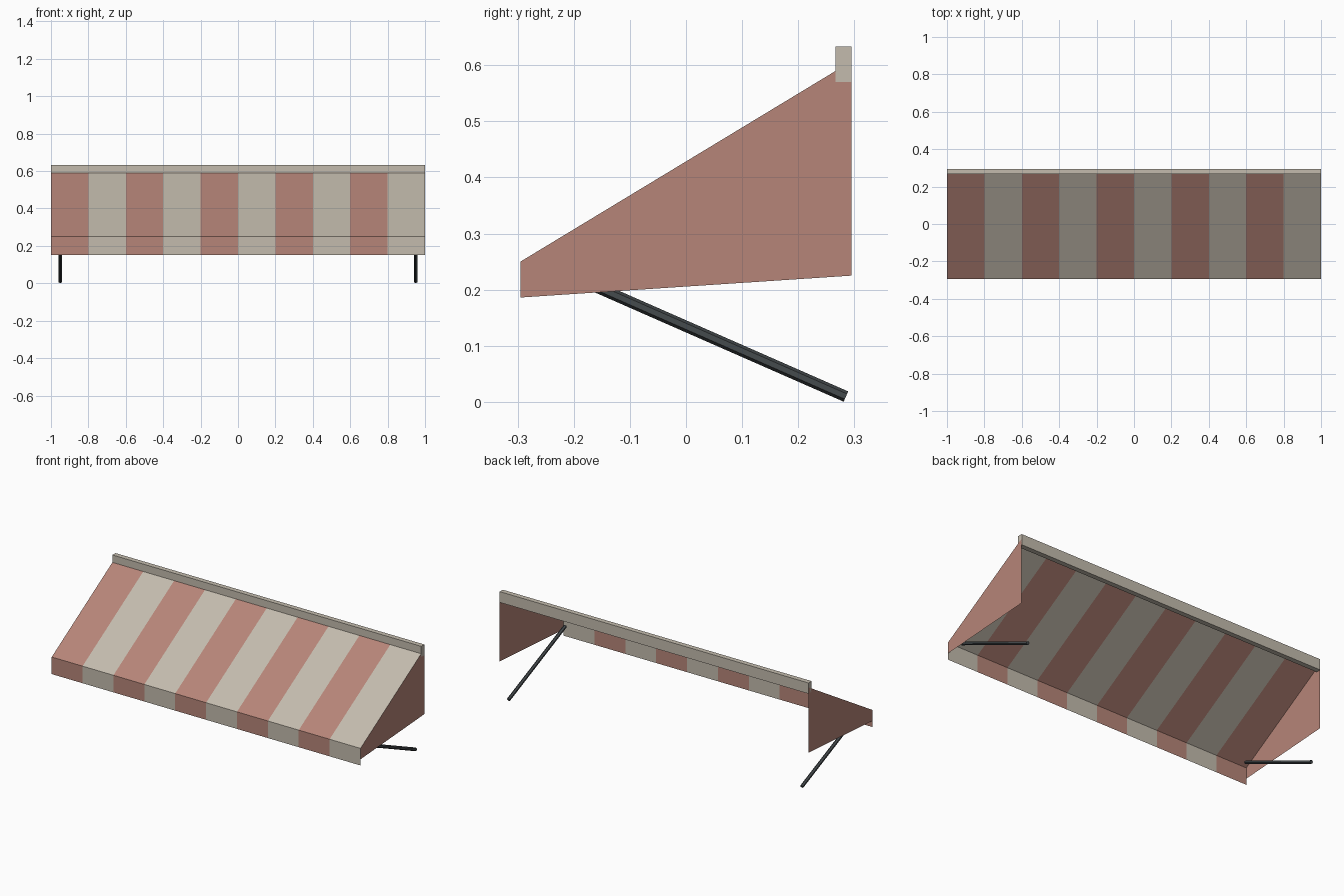
import bpy
import bmesh
from math import pi
from mathutils import Matrix, Vector

cube = bpy.data.objects.get("Cube")
if cube:
    bpy.data.objects.remove(cube, do_unlink=True)


def material(name, rgb):
    mat = bpy.data.materials.new(name)
    mat.use_nodes = True
    color = (*rgb, 1)
    mat.diffuse_color = color
    bsdf = next(n for n in mat.node_tree.nodes if n.type == "BSDF_PRINCIPLED")
    bsdf.inputs["Base Color"].default_value = color
    return mat


red = material("faded red", (0.47, 0.235, 0.19))
cream = material("warm cream", (0.55, 0.50, 0.42))
dark = material("dark metal", (0.06, 0.07, 0.075))


def add_object(name, bm, mats):
    mesh = bpy.data.meshes.new(name)
    bm.to_mesh(mesh)
    bm.free()
    for mat in mats:
        mesh.materials.append(mat)
    obj = bpy.data.objects.new(name, mesh)
    bpy.context.collection.objects.link(obj)
    return obj


HALF, FRONT, BACK = 1.0, -0.295, 0.295
EAVE, RIDGE, HEM = 0.25, 0.607, 0.15
STRIPES = 10


# Striped cloth: one profile swept sideways, alternating colour per stripe
def striped_sheet(name, lower, upper):
    bm = bmesh.new()
    width = 2 * HALF / STRIPES
    rows = []
    for i in range(STRIPES + 1):
        x = -HALF + i * width
        rows.append([bm.verts.new((x, *p)) for p in (lower, upper)])
    for i, (a, b) in enumerate(zip(rows, rows[1:])):
        face = bm.faces.new((a[0], b[0], b[1], a[1]))
        face.material_index = i % 2
    return add_object(name, bm, [red, cream])


striped_sheet("canopy", (FRONT, EAVE), (BACK, RIDGE))
striped_sheet("valance", (FRONT, HEM), (FRONT, EAVE))

# Wall rail along the top back edge
bm = bmesh.new()
bmesh.ops.create_cube(bm, size=1)
bmesh.ops.scale(bm, vec=(2 * HALF, 0.029, 0.063), verts=bm.verts)
bmesh.ops.translate(bm, vec=(0, 0.2808, 0.6015), verts=bm.verts)
add_object("wall_rail", bm, [cream])

# Side cloths and slanted support arms
side_profile = [(FRONT, 0.186), (BACK, 0.225), (BACK, RIDGE), (FRONT, EAVE)]
arm_top, arm_foot = Vector((0, -0.24, 0.24)), Vector((0, 0.285, 0.0095))
for side, s in (("left", 1), ("right", -1)):
    bm = bmesh.new()
    face = bm.faces.new([bm.verts.new((s * HALF, *p)) for p in side_profile])
    if s < 0:
        face.normal_flip()
    add_object(side + "_side_cloth", bm, [red])

    bm = bmesh.new()
    axis = arm_top - arm_foot
    turn = axis.to_track_quat("Z", "X").to_matrix().to_4x4()
    centre = Matrix.Translation((arm_top + arm_foot) / 2 + Vector((s * 0.95, 0, 0)))
    bmesh.ops.create_cone(bm, cap_ends=True, segments=6, radius1=0.01, radius2=0.01,
                          depth=axis.length,
                          matrix=centre @ turn @ Matrix.Rotation(pi / 6, 4, "Z"))
    add_object(side + "_support_arm", bm, [dark])
